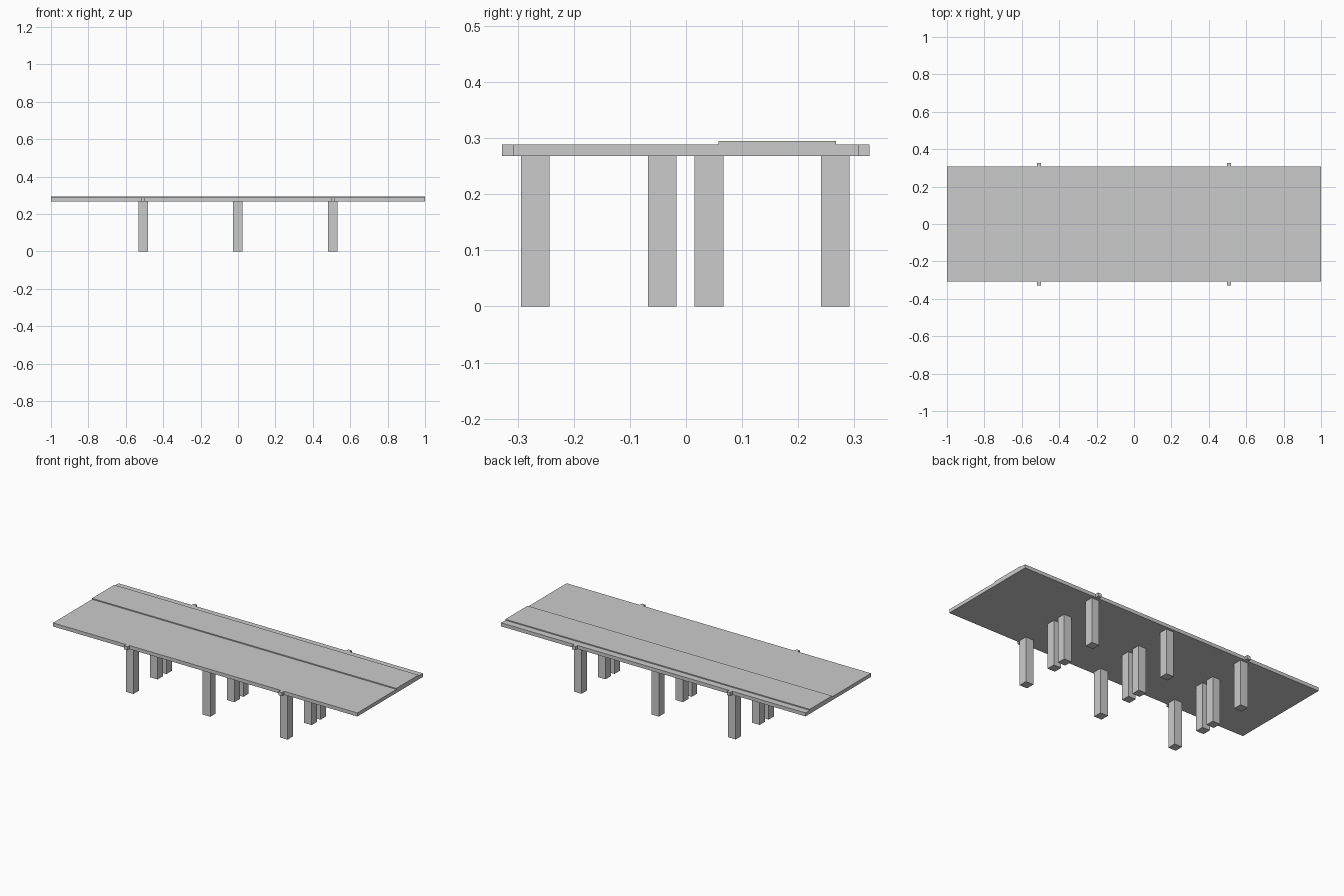
import bpy, bmesh

if "Cube" in bpy.data.objects:
    bpy.data.objects.remove(bpy.data.objects["Cube"])


def box(name, x0, x1, y0, y1, z0, z1):
    bm = bmesh.new()
    bmesh.ops.create_cube(bm, size=1)
    for v in bm.verts:
        v.co.x = x1 if v.co.x > 0 else x0
        v.co.y = y1 if v.co.y > 0 else y0
        v.co.z = z1 if v.co.z > 0 else z0
    mesh = bpy.data.meshes.new(name)
    bm.to_mesh(mesh)
    bm.free()
    obj = bpy.data.objects.new(name, mesh)
    bpy.context.collection.objects.link(obj)
    return obj


BOTTOM, TOP = 0.268, 0.289

# Platform slab and the full-length raised strip on its back half
box("deck", -1, 1, -0.308, 0.307, BOTTOM, TOP)
box("raised_strip", -1, 1, 0.058, 0.267, TOP, 0.295)

# Small tabs on both long edges
for x in (-0.508, 0.508):
    box("front_tab", x - 0.011, x + 0.011, -0.328, -0.308, BOTTOM, TOP)
    box("back_tab", x - 0.011, x + 0.011, 0.307, 0.327, BOTTOM, TOP)

# Three rows of four square pillars
for x in (-0.506, -0.001, 0.507):
    for y in (-0.269, -0.0425, 0.041, 0.266):
        box("pillar", x - 0.025, x + 0.025, y - 0.0255, y + 0.0255, 0, BOTTOM)
